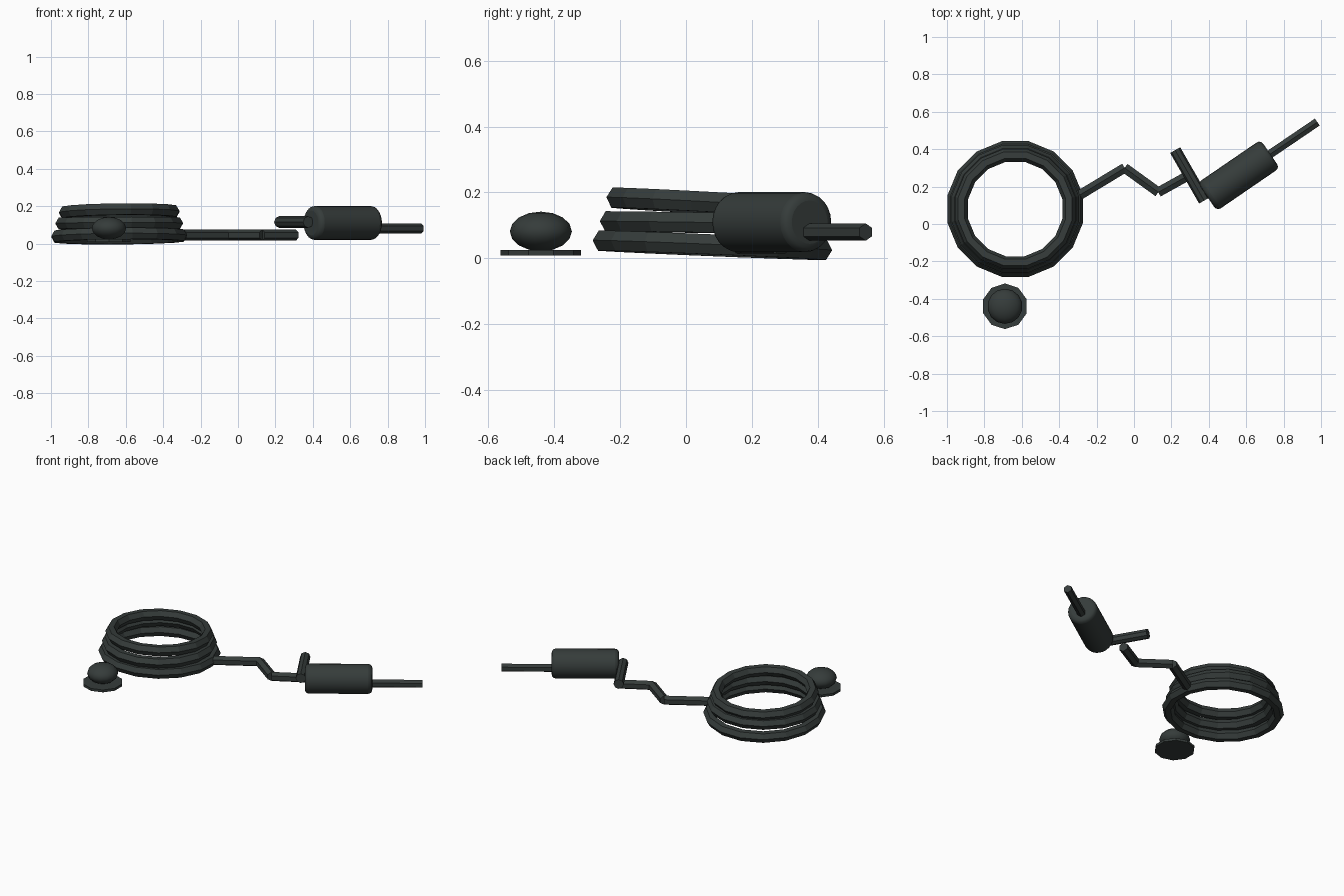
import bpy
import math
from mathutils import Vector

cube = bpy.data.objects.get("Cube")
if cube:
    bpy.data.objects.remove(cube, do_unlink=True)

rubber = bpy.data.materials.new("dark grey rubber")
rubber.use_nodes = True
COLOUR = (0.036, 0.045, 0.043, 1)
rubber.diffuse_color = COLOUR
rubber.node_tree.nodes["Principled BSDF"].inputs["Base Color"].default_value = COLOUR


def finish(name, smooth=None):
    obj = bpy.context.object
    obj.name = name
    obj.data.materials.append(rubber)
    if smooth:
        bpy.ops.object.shade_smooth_by_angle(angle=math.radians(smooth))
    return obj


def rod(name, start, end, radius, sides, bevel=0, smooth=None):
    """Cylinder between two points, optionally with rounded rims."""
    a, b = Vector(start), Vector(end)
    turn = (b - a).to_track_quat('Z', 'Y').to_euler()
    bpy.ops.mesh.primitive_cylinder_add(vertices=sides, radius=radius, depth=(b - a).length,
                                        location=(a + b) / 2, rotation=turn)
    obj = finish(name, smooth)
    if bevel:
        mod = obj.modifiers.new("rim", 'BEVEL')
        mod.width = bevel
        mod.segments = 3
        mod.limit_method = 'ANGLE'
        mod.angle_limit = math.radians(50)
    return obj


# Coiled cable: three slightly tilted loops, smaller towards the top
SIDES = 16
for name, radius, height, tilt in (("lower", 0.335, 0.04, -0.042),
                                   ("middle", 0.313, 0.108, -0.015),
                                   ("upper", 0.293, 0.168, -0.055)):
    bpy.ops.mesh.primitive_torus_add(major_segments=SIDES, minor_segments=6,
                                     major_radius=radius, minor_radius=0.035,
                                     location=(-0.635, 0.08, height),
                                     rotation=(tilt, 0, math.pi / SIDES))
    finish(name + "_cable_loop")

# Loose cable running to the plug
path = [(-0.29, 0.155), (-0.05, 0.3), (0.13, 0.17), (0.31, 0.27)]
for i, (p, q) in enumerate(zip(path, path[1:])):
    rod(f"cable_run_{i + 1}", (*p, 0.045), (*q, 0.045), 0.03, 6)

# Cross bar, plug body and plug tip
rod("cross_bar", (0.22, 0.395, 0.115), (0.375, 0.125, 0.115), 0.031, 8)
rod("plug_body", (0.392, 0.145, 0.11), (0.728, 0.375, 0.11), 0.091, 24, 0.025, 50)
rod("plug_tip", (0.70, 0.355, 0.08), (0.98, 0.545, 0.08), 0.026, 6)

# Small knob on a round foot
rod("knob_foot", (-0.69, -0.44, 0.009), (-0.69, -0.44, 0.025), 0.122, 10)
bpy.ops.mesh.primitive_uv_sphere_add(segments=14, ring_count=8, radius=1,
                                     location=(-0.69, -0.44, 0.082))
bpy.context.object.scale = (0.094, 0.094, 0.06)
finish("knob", 50)
